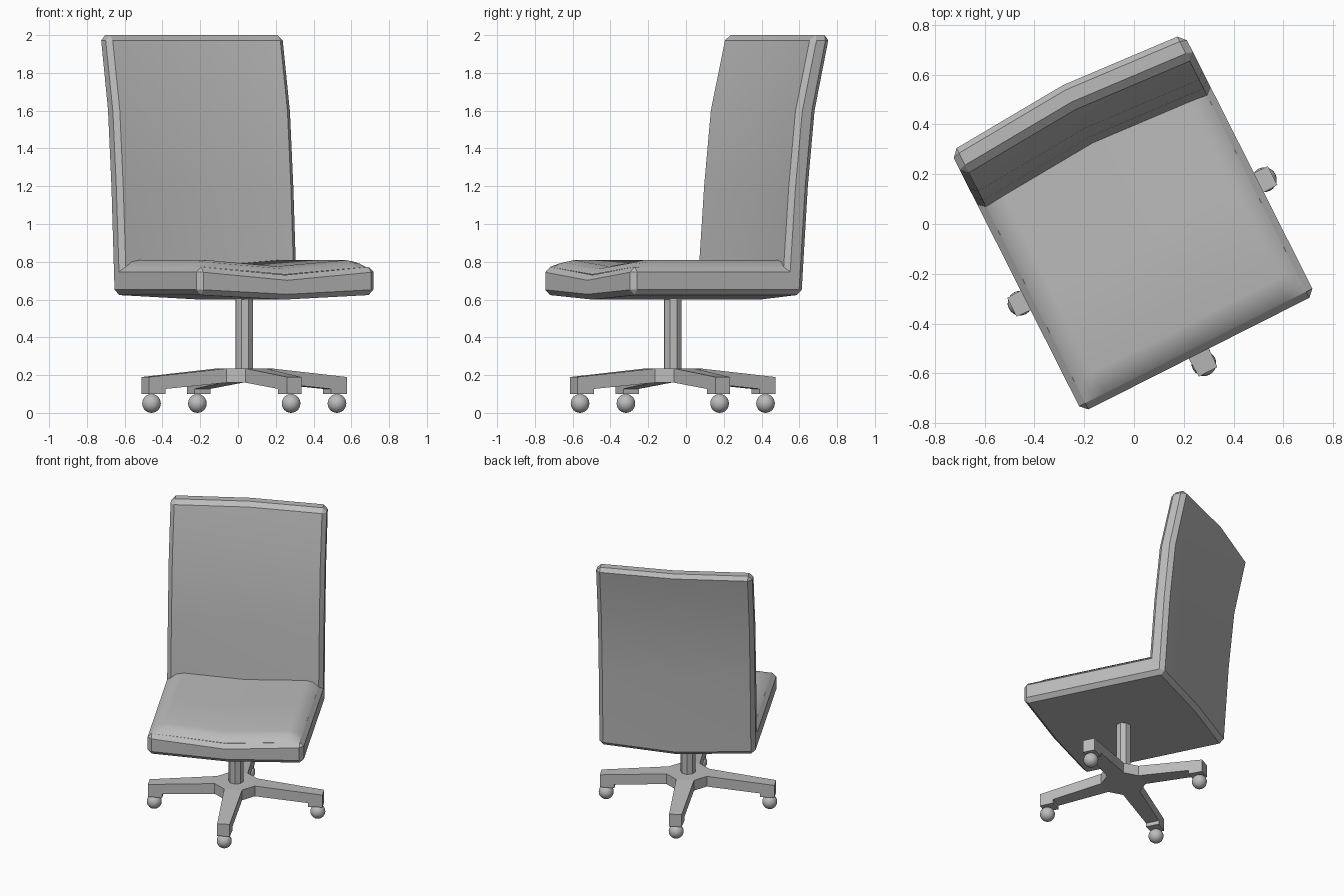
import bpy, bmesh, math
from mathutils import Matrix, Vector

cube = bpy.data.objects.get("Cube")
if cube:
    bpy.data.objects.remove(cube, do_unlink=True)

# The whole chair is turned on its swivel column
PLACE = Matrix.Translation((0.033, -0.07, 0)) @ Matrix.Rotation(math.radians(26.8), 4, 'Z')

grey = bpy.data.materials.new("plain grey")
grey.use_nodes = True
grey.diffuse_color = (0.5, 0.5, 0.5, 1)
grey.node_tree.nodes["Principled BSDF"].inputs["Base Color"].default_value = (0.5, 0.5, 0.5, 1)


def finish(bm, name, angle=30):
    mesh = bpy.data.meshes.new(name)
    bm.to_mesh(mesh)
    bm.free()
    mesh.materials.append(grey)
    mesh.shade_smooth()
    mesh.set_sharp_from_angle(angle=math.radians(angle))
    obj = bpy.data.objects.new(name, mesh)
    bpy.context.collection.objects.link(obj)
    obj.matrix_world = PLACE
    return obj


def loft(bm, rings):
    """Skin closed rings of points and cap both ends."""
    loops = [[bm.verts.new(p) for p in ring] for ring in rings]
    for a, b in zip(loops, loops[1:]):
        for i in range(len(a)):
            j = (i + 1) % len(a)
            bm.faces.new((a[i], a[j], b[j], b[i]))
    bm.faces.new(loops[0])
    bm.faces.new(loops[-1])
    bmesh.ops.recalc_face_normals(bm, faces=bm.faces)


# Seat and backrest: one L profile, bowed outward in the middle
HALF = 0.525
SEAT_DIP, UNDER_DIP, BACK_BOW = 0.045, 0.025, 0.035
profile = [  # depth, height, bow in depth, dip in height
    (-0.505, 0.625, 0, UNDER_DIP), (-0.505, 0.775, 0, SEAT_DIP),
    (0.405, 0.775, BACK_BOW, SEAT_DIP), (0.435, 1.2, BACK_BOW, 0),
    (0.475, 1.6, BACK_BOW, 0), (0.565, 2.0, BACK_BOW, 0),
    (0.675, 2.0, BACK_BOW, 0), (0.588, 1.6, BACK_BOW, 0),
    (0.548, 1.2, BACK_BOW, 0), (0.51, 0.625, BACK_BOW, UNDER_DIP)]
bm = bmesh.new()
loft(bm, [[(x, y + bow * m, z - dip * m) for y, z, bow, dip in profile]
          for x, m in ((-HALF, 0), (0, 1), (HALF, 0))])
sharp = [e for e in bm.edges if e.calc_face_angle_signed() > 0.6]
bmesh.ops.bevel(bm, geom=sharp, offset=0.028, segments=1, affect='EDGES')
finish(bm, "seat_and_backrest")

# Soft pad on top of the seat, rounded at the front and sides
bm = bmesh.new()
xs = (-0.497, -0.46, -0.41, 0, 0.41, 0.46, 0.497)
ys = (-0.477, -0.44, -0.38, 0, 0.46)
rise_x = (0, 0.7, 1, 1, 1, 0.7, 0)
rise_y = (0, 0.7, 1, 1, 1)
grid = [[bm.verts.new((x, y, 0.773 + 0.043 * rx * ry
                       - SEAT_DIP * 0.9 * (1 - abs(x) / 0.497)))
         for x, rx in zip(xs, rise_x)] for y, ry in zip(ys, rise_y)]
for a, b in zip(grid, grid[1:]):
    for i in range(len(xs) - 1):
        bm.faces.new((a[i], a[i + 1], b[i + 1], b[i]))
finish(bm, "seat_pad", 60)

# Swivel column
bm = bmesh.new()
bmesh.ops.create_cone(bm, cap_ends=True, segments=8, radius1=0.05, radius2=0.05, depth=0.41,
                      matrix=Matrix.Translation((0, 0, 0.415)))
finish(bm, "column")

# Hub: eight-sided plate between the four legs
R, W, TIP_R, TIP_W = 0.135, 0.06, 0.587, 0.042
bm = bmesh.new()
outline = []
for k in range(4):
    turn = Matrix.Rotation(k * math.pi / 2, 3, 'Z')
    outline += [turn @ Vector((R, -W, 0)), turn @ Vector((R, W, 0))]
loft(bm, [[(p.x, p.y, z) for p in outline] for z in (0.16, 0.235)])
finish(bm, "base_hub", 20)

# Tapered sloping legs with a foot block, each on a ball caster
for k, side in enumerate(("right_hand", "rear", "left_hand", "front")):
    turn = Matrix.Rotation(k * math.pi / 2, 4, 'Z')
    bm = bmesh.new()
    side_shape = [(R, 0.16, W), (R, 0.235, W), (TIP_R, 0.19, TIP_W),
                  (TIP_R, 0.1, TIP_W), (0.49, 0.1, 0.046), (0.49, 0.127, 0.046)]
    loft(bm, [[(r, s * w, z) for r, z, w in side_shape] for s in (-1, 1)])
    bm.transform(turn)
    finish(bm, side + "_leg", 20)

    bm = bmesh.new()
    bmesh.ops.create_uvsphere(bm, u_segments=20, v_segments=12, radius=0.05,
                              matrix=turn @ Matrix.Translation((0.55, 0, 0.05)))
    finish(bm, side + "_caster", 60)
